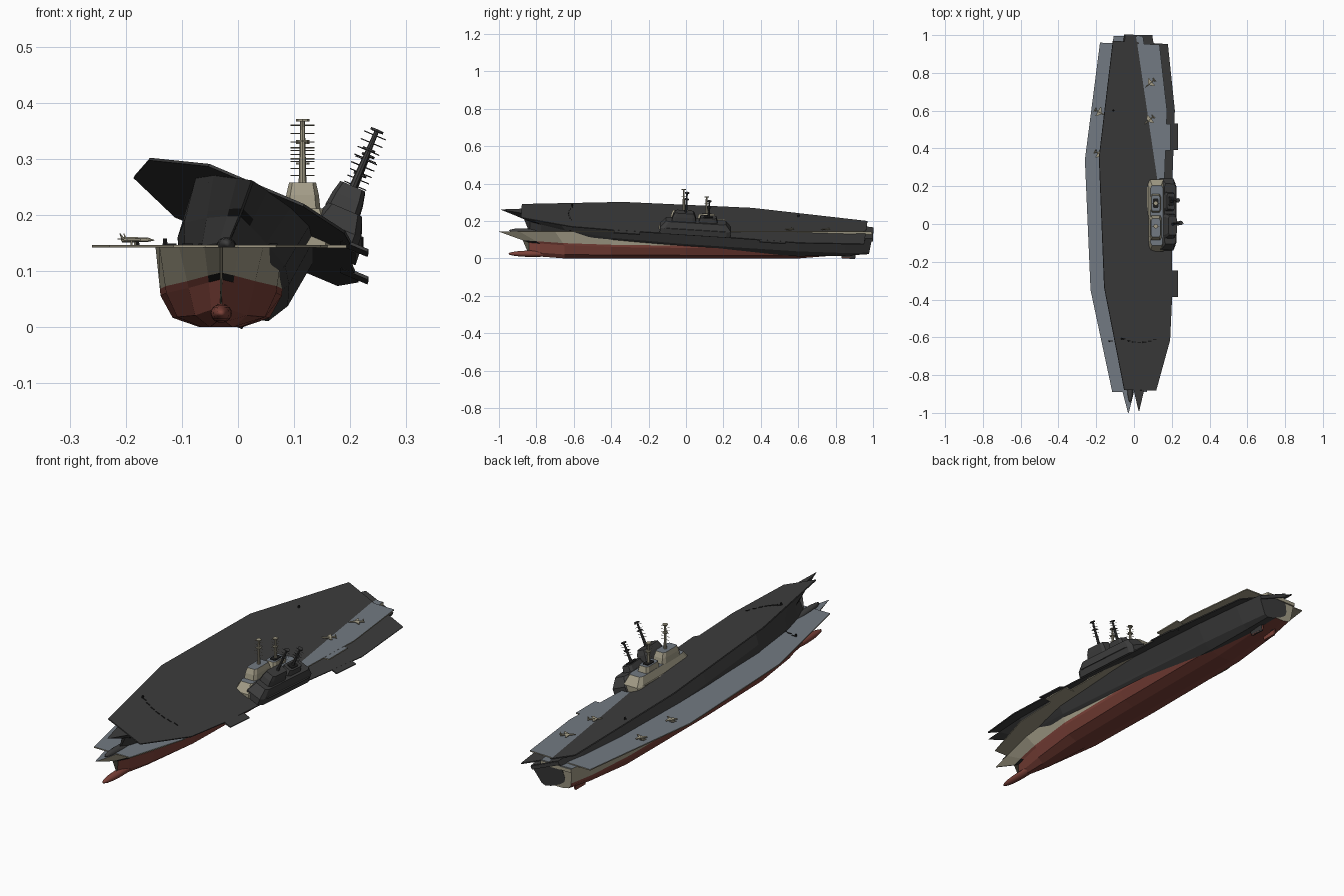
import bpy, bmesh, math
from mathutils import Matrix, Vector

if "Cube" in bpy.data.objects:
    bpy.data.objects.remove(bpy.data.objects["Cube"])


def material(name, r, g, b):
    m = bpy.data.materials.new(name)
    m.use_nodes = True
    m.diffuse_color = (r, g, b, 1)
    m.node_tree.nodes["Principled BSDF"].inputs["Base Color"].default_value = (r, g, b, 1)
    return m


BEIGE = material("warm grey paint", .36, .33, .24)
DECK = material("deck grey", .17, .195, .225)
RED = material("hull red", .20, .053, .04)
BLACK = material("waterline black", .012, .012, .012)
DARK = material("dark grey", .047, .047, .047)


class Ship:
    """Builds all parts of one ship in its own frame, then places them."""

    def __init__(self, prefix, place, dark):
        self.prefix, self.place, self.dark = prefix, place, dark

    def finish(self, name, bm, mats, rule=None, smooth=False):
        bmesh.ops.recalc_face_normals(bm, faces=bm.faces)
        bm.normal_update()
        for f in bm.faces:
            if rule:
                f.material_index = rule(f)
            f.smooth = smooth
        bm.transform(self.place)
        mesh = bpy.data.meshes.new(name)
        bm.to_mesh(mesh)
        bm.free()
        for m in mats:
            mesh.materials.append(DARK if self.dark and m is not BLACK else m)
        ob = bpy.data.objects.new(self.prefix + "_" + name, mesh)
        bpy.context.collection.objects.link(ob)

    def loft(self, name, rings, mats, rule=None):
        bm = bmesh.new()
        rows = [[bm.verts.new(p) for p in ring] for ring in rings]
        for a, b in zip(rows, rows[1:]):
            for i in range(len(a)):
                j = (i + 1) % len(a)
                bm.faces.new((a[i], a[j], b[j], b[i]))
        bm.faces.new(rows[0])
        bm.faces.new(rows[-1])
        self.finish(name, bm, mats, rule)

    def plate(self, name, outline, z0, z1, mats):
        self.loft(name, [[(x, y, z) for x, y in outline] for z in (z0, z1)], mats,
                  lambda f: min(len(mats) - 1, int(f.normal.z > .5)))

    def block(self, name, x, y, levels, mats, chamfer=.25):
        # levels: z, half width, half length; corners are cut off
        rings = []
        for z, w, l in levels:
            c = w * chamfer * 2
            quad = [(w, l - c), (w - c / 2, l)]
            pts = quad + [(-a, b) for a, b in reversed(quad)]
            pts += [(-a, -b) for a, b in pts]
            rings.append([(x + a, y + b, z) for a, b in pts])
        self.loft(name, rings, mats, lambda f: min(len(mats) - 1, int(f.normal.z > .8)))

    def rod(self, name, a, b, r1, r2, mat, sides=6):
        a, b = Vector(a), Vector(b)
        bm = bmesh.new()
        turn = (b - a).to_track_quat('Z', 'Y').to_matrix().to_4x4()
        bmesh.ops.create_cone(bm, cap_ends=True, segments=sides, radius1=r1, radius2=r2,
                              depth=(b - a).length,
                              matrix=Matrix.Translation((a + b) / 2) @ turn)
        self.finish(name, bm, [mat])

    def hull(self):
        # deck y, deck half width, low y, low half width, keel z, waterline z
        stations = [(-1, .002, -.84, .002, .02, .085), (-.89, .03, -.78, .022, .01, .08),
                    (-.7, .075, -.65, .058, 0, .07), (-.4, .11, -.4, .098, 0, .061),
                    (0, .117, 0, .108, 0, .056), (.6, .117, .6, .106, 0, .054),
                    (.85, .1, .85, .088, .02, .054), (.99, .078, .98, .067, .036, .056)]
        rings = []
        for yd, wd, yl, wl, zk, zw in stations:
            half = []
            rows = [(zk, .35), (zk + .3 * (zw - zk), .8), (zw, 1), (zw + .012, 1), (.143, 1)]
            for z, k in rows:
                t = max(0, (z - zw) / (.143 - zw))
                half.append((k * (wl + (wd - wl) * t), yl + (yd - yl) * t, z))
            rings.append(half + [(-x, y, z) for x, y, z in reversed(half)])

        def colour(f):
            zs = sorted(v.co.z for v in f.verts)
            if f.normal.z > .95:
                return 3
            if len(zs) > 4:
                return 0
            if zs[-1] > .14:
                return 0
            centre = f.calc_center_median()
            # the waterline band is the only steep, very shallow strip
            return 2 if any(abs(abs(p[2] - q[2]) - .012) < .0005
                            for p in zs_pairs(f) for q in [p[1]] for p in [p[0]]) else 1

        def zs_pairs(f):
            return [(e.verts[0].co, e.verts[1].co) for e in f.edges
                    if abs(e.verts[0].co.x - e.verts[1].co.x) < .0001]

        self.loft("hull", rings, [BEIGE, RED, BLACK, DECK], colour)

        # forefoot bulb and twin rudders
        bm = bmesh.new()
        bmesh.ops.create_uvsphere(bm, u_segments=16, v_segments=10, radius=1,
                                  matrix=Matrix.Translation((0, -.82, .025))
                                  @ Matrix.Diagonal((.019, .13, .017, 1)))
        self.finish("bow_bulb", bm, [RED], smooth=True)
        for side, s in (("left", 1), ("right", -1)):
            self.block(side + "_rudder", s * .035, .87,
                       [(.002, .005, .035), (.05, .005, .042)], [RED])

    def flight_deck(self):
        outline = [(-.085, -.89), (-.2, -.35), (-.23, .34), (-.15, .96), (.165, .95),
                   (.205, .6), (.19, .2), (.19, -.38), (.178, -.62), (.098, -.89)]
        self.plate("flight_deck", outline, .142, .147, [BEIGE, DECK])
        for name, y in (("forward_lift", -.32), ("aft_lift", .46)):
            self.plate(name, [(.17, y - .07), (.223, y - .07), (.223, y + .07), (.17, y + .07)],
                       .141, .1465, [BEIGE, DECK])
        # stern platform
        self.plate("stern_platform", [(-.078, .93), (.078, .93), (.078, .995), (-.078, .995)],
                   .125, .141, [BEIGE, DECK])
        # curved row of deck markings
        for i in range(7):
            x = -.1 + .03 * i
            y = -.64 + 2.2 * (x + .01) ** 2
            self.plate("deck_mark", [(x, y), (x + .02, y), (x + .02, y + .006), (x, y + .006)],
                       .147, .149, [BLACK])
        for x, y in ((-.1, -.62), (-.15, .59)):
            self.rod("deck_post", (x, y, .146), (x, y, .158), .005, .004, BLACK)

    def island(self):
        self.block("island", .15, .045, [(.146, .048, .19), (.175, .046, .19), (.212, .033, .16)],
                   [BEIGE, DECK])
        self.block("bridge", .145, -.02, [(.21, .032, .065), (.236, .029, .06), (.258, .024, .05)],
                   [BEIGE, DECK])
        self.block("funnel", .145, .11, [(.21, .027, .05), (.238, .023, .042)], [BEIGE, DECK])
        self.block("funnel_opening", .145, .11, [(.237, .015, .025), (.241, .015, .025)], [BLACK])
        # masts with crossbars
        for name, y, base, top in (("main_mast", -.012, .255, .37), ("aft_mast", .11, .235, .33)):
            self.rod(name, (.145, y, base), (.145, y, top), .007, .004, BEIGE, 8)
            h = top - base
            for i in range(5):
                z = top - .01 - i * h * .13
                self.rod(name + "_bar", (.124, y, z), (.166, y, z), .001, .001, BEIGE, 4)
            for z in (top - .003, top - .04):
                self.rod(name + "_platform", (.145, y, z), (.145, y, z + .004), .012, .012, BEIGE, 8)
        # side walkway
        self.block("island_walkway", .15, .045, [(.176, .05, .175), (.179, .05, .175)], [BEIGE])

    def aircraft(self, x, y, angle):
        base = self.place
        self.place = base @ Matrix.Translation((x, y, .147)) @ Matrix.Rotation(angle, 4, 'Z')
        self.rod("aircraft_body", (0, .03, .009), (0, -.022, .009), .005, .004, BEIGE)
        self.rod("aircraft_nose", (0, -.022, .009), (0, -.036, .008), .004, .0005, BEIGE)
        self.plate("aircraft_wing", [(0, -.012), (.026, .006), (.026, .013), (0, .012),
                                     (-.026, .013), (-.026, .006)], .008, .011, [BEIGE])
        self.plate("aircraft_tail", [(0, .02), (.013, .028), (.013, .033), (-.013, .033),
                                     (-.013, .028)], .009, .011, [BEIGE])
        for s in (-1, 1):
            self.rod("aircraft_fin", (s * .005, .026, .01), (s * .007, .031, .02), .003, .001, BEIGE, 4)
            self.rod("aircraft_wheel", (s * .006, .008, 0), (s * .006, .008, .009), .002, .002, BEIGE, 4)
        self.place = base

    def build(self):
        self.hull()
        self.flight_deck()
        self.island()
        if not self.dark:
            for x, y, a in ((-.15, .59, 60), (-.15, .37, 60), (.115, .745, -50), (.11, .55, -50)):
                self.aircraft(x, y, math.radians(a))


# upright ship, and the dark one heeled over and raised at the bow
upright = Matrix.Translation((-.03, 0, 0))
heeled = (Matrix.Translation((-.03, 0, .067)) @ Matrix.Rotation(math.radians(-3.6), 4, 'X')
          @ Matrix.Rotation(math.radians(23), 4, 'Y'))
Ship("painted", upright, False).build()
Ship("dark", heeled, True).build()
